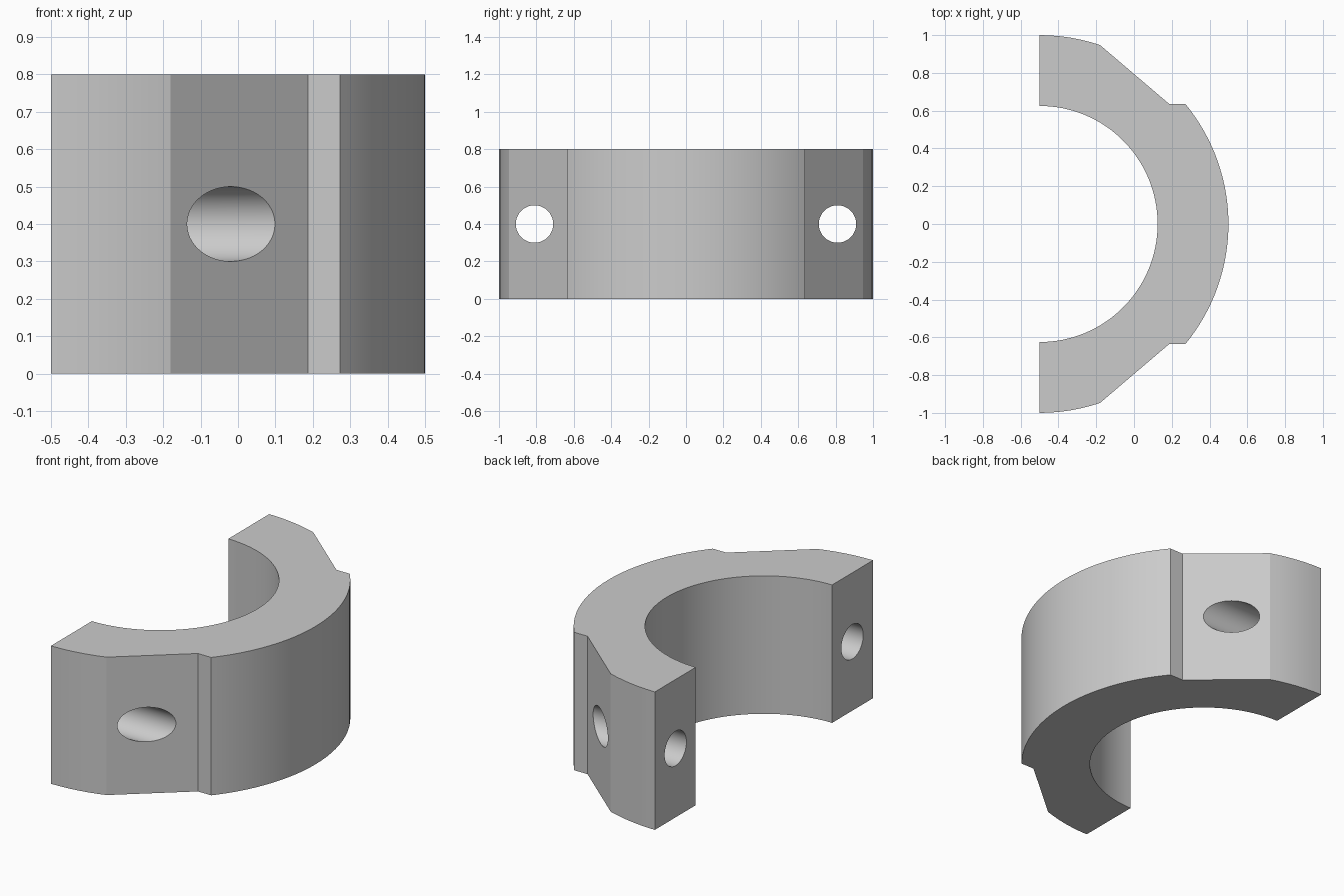
import bpy, bmesh
from math import cos, sin, radians, asin, acos, pi

cube = bpy.data.objects.get("Cube")
if cube:
    bpy.data.objects.remove(cube)

CX, OUTER, INNER, HEIGHT = -0.5, 1.0, 0.625, 0.8
HOLE_Y, HOLE_R = 0.81, 0.1

grey = bpy.data.materials.new("plain grey")
grey.use_nodes = True
colour = (0.6, 0.6, 0.6, 1)
grey.diffuse_color = colour
grey.node_tree.nodes["Principled BSDF"].inputs["Base Color"].default_value = colour


def arc(radius, start, end, steps):
    """Points on an arc about the ring's axis."""
    angles = [start + (end - start) * i / steps for i in range(steps + 1)]
    return [(CX + radius * cos(a), radius * sin(a)) for a in angles]


# Half ring outline with a stepped flat cut into each shoulder
seat_y = 0.635
step_angle = asin(seat_y / OUTER)
flat_angle = acos(0.32 / OUTER)
outline = arc(OUTER, -pi / 2, -flat_angle, 6)
outline.append((0.187, -seat_y))
outline += arc(OUTER, -step_angle, step_angle, 32)
outline.append((0.187, seat_y))
outline += arc(OUTER, flat_angle, pi / 2, 6)
outline += arc(INNER, pi / 2, -pi / 2, 64)

bm = bmesh.new()
base = bm.faces.new([bm.verts.new((x, y, 0)) for x, y in outline])
top = bmesh.ops.extrude_face_region(bm, geom=[base])["geom"]
bmesh.ops.translate(bm, vec=(0, 0, HEIGHT),
                    verts=[v for v in top if isinstance(v, bmesh.types.BMVert)])
bmesh.ops.recalc_face_normals(bm, faces=bm.faces)
mesh = bpy.data.meshes.new("clamp_half")
bm.to_mesh(mesh)
bm.free()
clamp = bpy.data.objects.new("clamp_half", mesh)
bpy.context.collection.objects.link(clamp)
mesh.materials.append(grey)

# Bolt holes through both ends
cutters = []
for side, name in ((-1, "front"), (1, "back")):
    bpy.ops.mesh.primitive_cylinder_add(vertices=48, radius=HOLE_R, depth=2,
                                        location=(0, side * HOLE_Y, HEIGHT / 2),
                                        rotation=(0, pi / 2, 0))
    cutter = bpy.context.object
    cutter.name = name + "_bolt_hole_cutter"
    cutter.data.materials.append(grey)
    cutter.hide_render = True
    cutters.append(cutter)
    cut = clamp.modifiers.new(name + " bolt hole", "BOOLEAN")
    cut.operation = "DIFFERENCE"
    cut.solver = "EXACT"
    cut.object = cutter

# Apply the cuts, drop the cutters and smooth the curved walls
bpy.ops.object.select_all(action="DESELECT")
clamp.select_set(True)
bpy.context.view_layer.objects.active = clamp
for modifier in list(clamp.modifiers):
    bpy.ops.object.modifier_apply(modifier=modifier.name)
for cutter in cutters:
    bpy.data.objects.remove(cutter)
bpy.ops.object.shade_smooth_by_angle(angle=radians(12))
